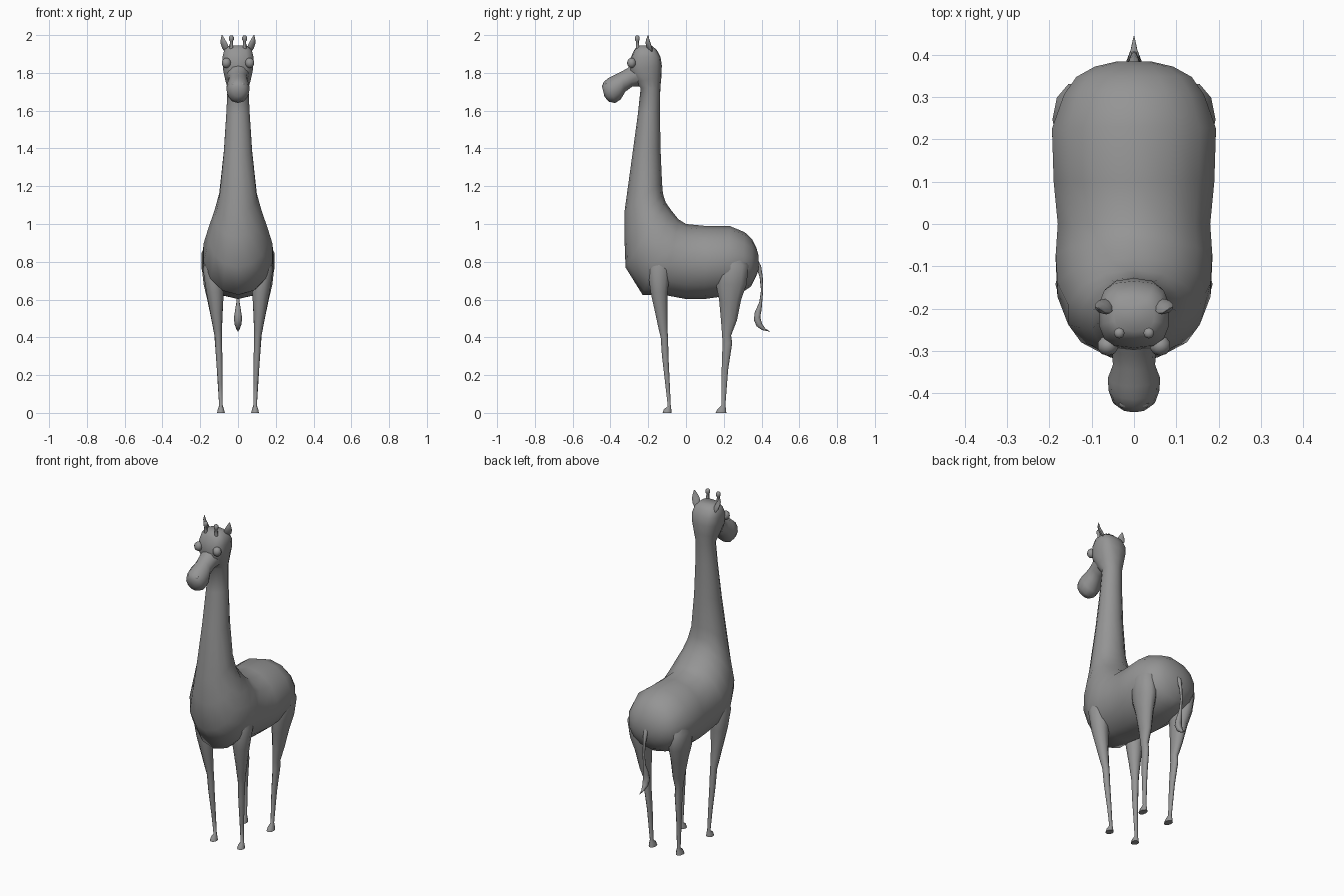
import bpy, bmesh, math
from mathutils import Vector

grey = bpy.data.materials.new("dark_grey")
grey.diffuse_color = (.3, .3, .3, 1)


def finish(name, bm, angle=60):
    bmesh.ops.recalc_face_normals(bm, faces=bm.faces[:])
    me = bpy.data.meshes.new(name)
    bm.to_mesh(me)
    bm.free()
    me.materials.append(grey)
    ob = bpy.data.objects.new(name, me)
    bpy.context.collection.objects.link(ob)
    bpy.ops.object.select_all(action='DESELECT')
    ob.select_set(True)
    bpy.context.view_layer.objects.active = ob
    bpy.ops.object.shade_smooth_by_angle(angle=math.radians(angle))
    return ob


def power(x, p):
    return math.copysign(abs(x) ** p, x) if abs(x) > 1e-6 else 0


def loft(name, rings, sides, angle=60):
    """rings: (centre, half axis u, half axis v, roundness), capped at both ends"""
    bm = bmesh.new()
    loops = []
    for c, u, v, p in rings:
        loops.append([bm.verts.new(Vector(c) + Vector(u) * power(math.cos(t), p) + Vector(v) * power(math.sin(t), p))
                      for t in (2 * math.pi * i / sides for i in range(sides))])
    for a, b in zip(loops, loops[1:]):
        for i in range(sides):
            j = (i + 1) % sides
            bm.faces.new((a[i], a[j], b[j], b[i]))
    bm.faces.new(loops[0])
    bm.faces.new(loops[-1])
    return finish(name, bm, angle)


def spine(name, rows, sides):
    """rows: back/top y, z, front/bottom y, z, half width, optional roundness"""
    loft(name, [((0, (a + c) / 2, (b + d) / 2), (0, (a - c) / 2, (b - d) / 2), (w, 0, 0), p[0] if p else 1)
                for a, b, c, d, w, *p in rows], sides)


def mirrored(ob):
    m = ob.modifiers.new("mirror", 'MIRROR')
    m.use_axis[0] = True
    return ob


def ball(name, loc, scale, seg=10):
    bm = bmesh.new()
    bmesh.ops.create_uvsphere(bm, u_segments=seg, v_segments=seg - 2, radius=1)
    for v in bm.verts:
        v.co = Vector(p * s + l for p, s, l in zip(v.co, scale, loc))
    return finish(name, bm)


# torso, neck and skull as one continuous skin
spine("body", [
    (.385, .83, .385, .76, .04), (.374, .87, .37, .72, .095), (.35, .92, .345, .67, .14),
    (.31, .957, .30, .64, .17), (.23, .99, .22, .62, .199), (.10, .99, .10, .603, .195),
    (0, 1.0, 0, .603, .185), (-.04, 1.025, -.12, .625, .19), (-.08, 1.075, -.23, .625, .186),
    (-.108, 1.115, -.32, .77, .16), (-.122, 1.16, -.326, .93, .128),
    (-.127, 1.22, -.325, 1.07, .102), (-.135, 1.4, -.285, 1.36, .077),
    (-.138, 1.6, -.255, 1.58, .063), (-.136, 1.72, -.24, 1.72, .057),
    (-.13, 1.78, -.27, 1.75, .069, .9), (-.128, 1.84, -.30, 1.81, .081, .75),
    (-.135, 1.885, -.293, 1.88, .084, .7), (-.155, 1.922, -.275, 1.92, .074, .7),
    (-.18, 1.943, -.255, 1.945, .048, .75)], 14)

# muzzle
spine("muzzle", [
    (-.24, 1.89, -.22, 1.73, .07), (-.31, 1.825, -.285, 1.727, .052),
    (-.345, 1.805, -.322, 1.70, .05), (-.385, 1.785, -.345, 1.66, .062),
    (-.415, 1.77, -.375, 1.64, .06), (-.435, 1.752, -.41, 1.648, .05),
    (-.445, 1.73, -.432, 1.675, .028)], 12)
mirrored(ball("nostril", (.022, -.425, 1.738), (.014, .012, .012), 8))
mirrored(ball("eye", (.062, -.288, 1.853), (.025, .024, .027)))


# legs: z, back/front y pair, inner/outer x pair
def leg(name, rows):
    mirrored(loft(name, [(((x0 + x1) / 2, (y0 + y1) / 2, z), ((x1 - x0) / 2, 0, 0), (0, (y1 - y0) / 2, 0), 1)
                         for z, y0, y1, x0, x1 in rows], 10))


leg("front_leg", [
    (.87, -.17, -.10, .10, .155), (.76, -.205, -.08, .08, .186), (.64, -.19, -.095, .075, .168),
    (.53, -.165, -.097, .082, .147), (.44, -.145, -.097, .085, .13), (.40, -.135, -.094, .085, .123),
    (.30, -.128, -.092, .083, .117), (.15, -.11, -.085, .082, .106), (.035, -.097, -.08, .081, .1),
    (.02, -.118, -.077, .074, .107), (0, -.125, -.076, .07, .111)])
leg("hind_leg", [
    (.88, .20, .27, .10, .15), (.78, .16, .335, .085, .193), (.68, .155, .325, .075, .182),
    (.60, .172, .295, .078, .163), (.49, .183, .272, .083, .14), (.41, .19, .24, .085, .125),
    (.37, .192, .246, .085, .122), (.23, .188, .224, .083, .112), (.04, .187, .209, .081, .1),
    (.02, .165, .213, .074, .107), (0, .155, .215, .07, .111)])

# tail with tuft: y, z, half width x, half depth y
loft("tail", [((0, y, z), (w, 0, 0), (0, d, d * .4), 1) for y, z, w, d in [
    (.36, .82, .02, .012), (.385, .775, .013, .012), (.398, .72, .008, .008), (.403, .65, .007, .006),
    (.396, .59, .008, .008), (.382, .54, .016, .018), (.376, .50, .022, .017),
    (.388, .465, .017, .015), (.412, .442, .008, .009), (.444, .431, .001, .001)]], 8)

# horns with knobs
mirrored(loft("horn", [((.035, y, z), (r, 0, 0), (0, r, 0), 1) for y, z, r in [
    (-.25, 1.90, .013), (-.257, 1.945, .009), (-.258, 1.968, .008), (-.258, 1.975, .013),
    (-.258, 1.99, .013), (-.258, 1.997, .007)]], 8))

# leaf-shaped ears
mirrored(loft("ear", [((x, y, z), (w, w * .6, 0), (-.3 * w, .5 * w, 0), 1) for x, y, z, w in [
    (.055, -.185, 1.905, .010), (.066, -.192, 1.93, .018), (.074, -.2, 1.955, .018),
    (.08, -.203, 1.975, .012), (.084, -.2, 2.0, .002)]], 8))
